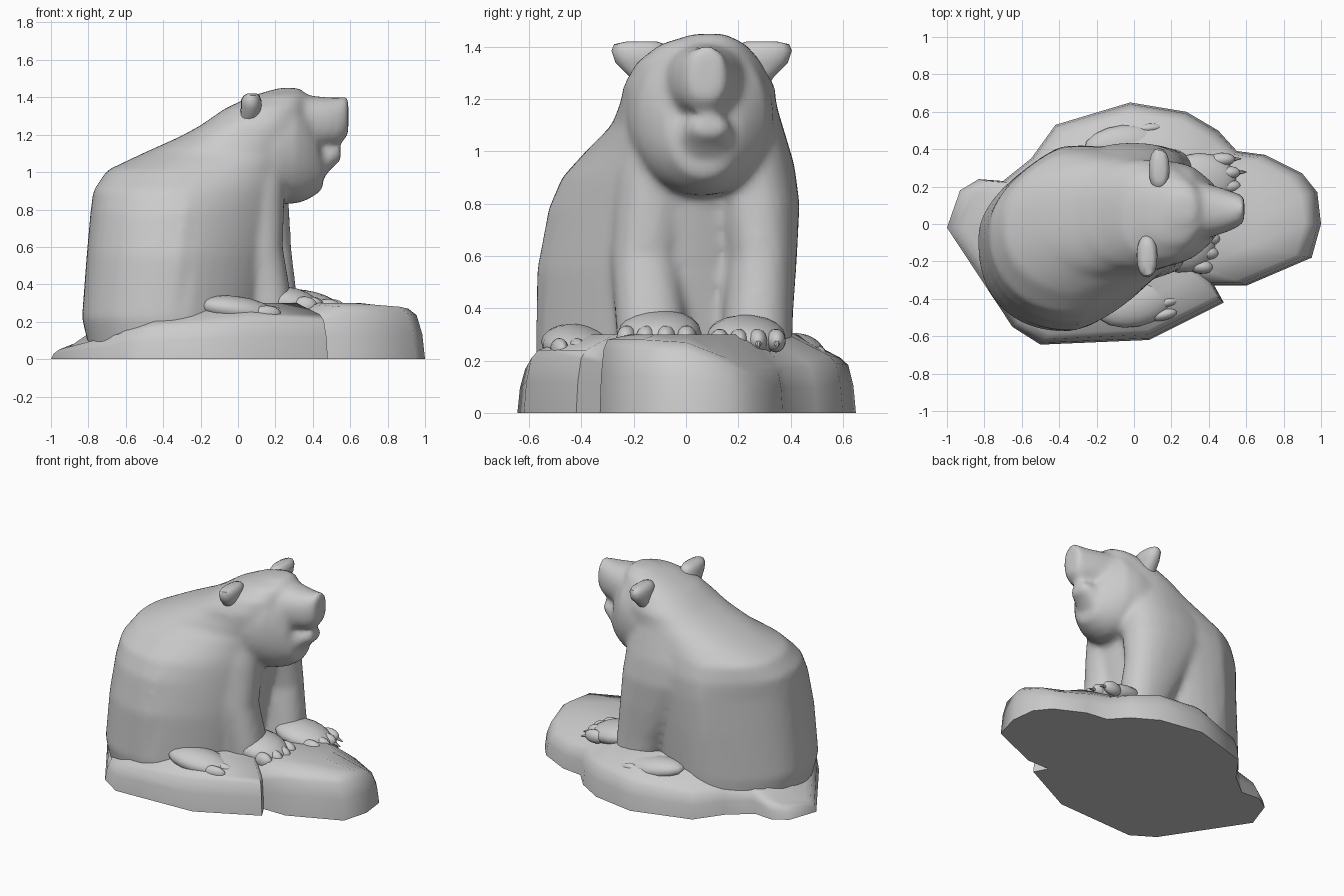
import bpy, bmesh, math
from mathutils import Matrix, Vector

if "Cube" in bpy.data.objects:
    bpy.data.objects.remove(bpy.data.objects["Cube"])


def loft(bm, sections, axis, n=28, p=2.3):
    """Skin rounded sections (pos, a0, a1, b0, b1) stacked along axis z or x."""
    rings = []
    for s, a0, a1, b0, b1 in sections:
        ring = []
        for i in range(n):
            t = 2 * math.pi * i / n
            c, d = math.cos(t), math.sin(t)
            a = (a0 + a1) / 2 + (a1 - a0) / 2 * math.copysign(abs(c) ** (2 / p), c)
            b = (b0 + b1) / 2 + (b1 - b0) / 2 * math.copysign(abs(d) ** (2 / p), d)
            ring.append(bm.verts.new((a, b, s) if axis == 'z' else (s, a, b)))
        rings.append(ring)
    for r0, r1 in zip(rings, rings[1:]):
        for i in range(n):
            j = (i + 1) % n
            bm.faces.new((r0[i], r0[j], r1[j], r1[i]))
    bm.faces.new(rings[0][::-1])
    bm.faces.new(rings[-1])


def ball(bm, loc, size, turn=0, tilt=0):
    m = (Matrix.Translation(loc) @ Matrix.Rotation(turn, 4, 'Z')
         @ Matrix.Rotation(tilt, 4, 'Y') @ Matrix.Diagonal((*size, 1)))
    bmesh.ops.create_uvsphere(bm, u_segments=16, v_segments=10, radius=1, matrix=m)


def finish(name, bm, angle=50):
    bmesh.ops.recalc_face_normals(bm, faces=bm.faces[:])
    me = bpy.data.meshes.new(name)
    bm.to_mesh(me)
    bm.free()
    ob = bpy.data.objects.new(name, me)
    bpy.context.collection.objects.link(ob)
    bpy.ops.object.select_all(action='DESELECT')
    ob.select_set(True)
    bpy.context.view_layer.objects.active = ob
    bpy.ops.object.shade_smooth_by_angle(angle=math.radians(angle))
    return ob


# rock base: outline x, y and height of its upper edge
outline = [(-1, -.02, .06), (-.93, .18, .09), (-.83, .24, .12), (-.7, .23, .17),
           (-.55, .35, .18), (-.42, .53, .18), (-.02, .65, .21), (.28, .6, .22),
           (.45, .5, .2), (.55, .39, .2), (.7, .37, .18), (.9, .27, .17),
           (.98, .17, .21), (1, 0, .27), (.95, -.18, .28), (.6, -.33, .28),
           (.43, -.33, .22), (.48, -.42, .24), (.08, -.62, .24), (-.5, -.645, .19),
           (-.65, -.55, .16)]
bm = bmesh.new()
levels = [[(x * s, y * s, z * h) for x, y, z in outline]
          for s, h in ((1, 0), (.985, .5), (.955, .87), (.91, 1))]
levels.append([(x * .65, y * .65, .3 if x > -.8 else .24) for x, y, z in outline])
rings = [[bm.verts.new(c) for c in lv] for lv in levels]
n = len(outline)
for r0, r1 in zip(rings, rings[1:]):
    for i in range(n):
        j = (i + 1) % n
        bm.faces.new((r0[i], r0[j], r1[j], r1[i]))
top = bm.verts.new((0, 0, .28))
for i in range(n):
    bm.faces.new((rings[-1][i], rings[-1][(i + 1) % n], top))
bm.faces.new(rings[0][::-1])
finish("rock_base", bm, 65)

# bear body: torso, head, muzzle, jaw and forelegs fused into one skin
bm = bmesh.new()
loft(bm, [(.03, -.79, .08, -.54, .38), (.22, -.835, .13, -.575, .40),
          (.55, -.81, .18, -.57, .415), (.78, -.79, .22, -.53, .42),
          (.90, -.775, .24, -.48, .415), (1.01, -.70, .27, -.38, .39),
          (1.1, -.51, .32, -.29, .365), (1.19, -.31, .36, -.25, .345),
          (1.25, -.20, .36, -.24, .34), (1.34, -.07, .37, -.19, .29),
          (1.41, .08, .37, -.10, .23), (1.45, .22, .33, 0.03, .15)], 'z', n=40)
# the torso sits askew: trim its near front and far rear corners
for v in bm.verts:
    x, y, z = v.co
    w = min(1, max(0, (1.15 - z) / .3))
    if y < -.09 and x > -.3:
        v.co.y = -.09 + (y + .09) * (1 - .8 * w * (x + .3))
    elif y > -.09 and x < -.4:
        v.co.y = -.09 + (y + .09) * (1 - .8 * w * (-.4 - x))
# head
loft(bm, [(-.05, -.21, .33, .92, 1.30), (.1, -.235, .34, .87, 1.37),
          (.22, -.22, .335, .83, 1.43), (.31, -.185, .31, .83, 1.435),
          (.37, -.14, .265, .85, 1.36), (.42, -.09, .22, .88, 1.27),
          (.455, -.04, .17, .91, 1.1)], 'x', p=2.1)
# muzzle and open lower jaw
loft(bm, [(.26, -.13, .27, 1.06, 1.42), (.38, -.08, .22, 1.11, 1.41),
          (.48, -.05, .19, 1.14, 1.40), (.55, -.02, .165, 1.15, 1.40),
          (.59, .01, .15, 1.20, 1.405)], 'x')
loft(bm, [(.35, -.05, .21, .91, 1.16), (.45, -.02, .185, .96, 1.15),
          (.51, 0, .17, 1.03, 1.14), (.55, .03, .14, 1.06, 1.13)], 'x')
# forelegs, running up into the shoulders
loft(bm, [(.20, .03, .30, -.26, .02), (.36, .02, .28, -.27, .0),
          (.6, -.08, .24, -.29, -.02), (.9, -.2, .25, -.28, .04),
          (1.08, -.25, .25, -.25, .06)], 'z', n=24)
loft(bm, [(.20, .02, .33, .13, .405), (.38, -.05, .31, .14, .41),
          (.6, -.17, .285, .15, .425), (.8, -.3, .275, .10, .435),
          (.95, -.36, .265, .06, .415), (1.15, -.3, .26, .05, .355)], 'z', n=24)
body = finish("bear_body", bm)
mod = body.modifiers.new("fuse", 'REMESH')
mod.mode = 'VOXEL'
mod.voxel_size = .02
mod.use_smooth_shade = True
mod = body.modifiers.new("soften", 'SMOOTH')
mod.factor = .5
mod.iterations = 8

# ears: lobes flaring outward to a flat top
for name, s, dx in (("near_ear", -1, 0), ("far_ear", 1, .065)):
    bm = bmesh.new()
    rows = [(1.22, .0, .10, .13, .23), (1.29, .01, .11, .13, .28),
            (1.34, .015, .125, .12, .33), (1.385, .015, .125, .12, .345),
            (1.41, .03, .115, .14, .335), (1.42, .05, .10, .17, .29)]
    loft(bm, [(z, a + dx, b + dx, .06 + s * c, .06 + s * d)
              for z, a, b, c, d in rows], 'z', n=16)
    finish(name, bm)

# nose tip
bm = bmesh.new()
ball(bm, (.55, .08, 1.34), (.04, .07, .05))
finish("nose", bm)


def paw(name, loc, length, width, height, turn):
    """Low paw with four toes and claws, pointing along +x before turning."""
    bm = bmesh.new()
    ball(bm, (0, 0, 0), (length, width, height), 0, .15)
    for k in range(4):
        y = (k - 1.5) * width * .48
        x = length * (.74 if k in (1, 2) else .62)
        ball(bm, (x, y, -height * .25), (length * .36, width * .25, height * .6))
        m = (Matrix.Translation((x + length * .38, y, -height * .45))
             @ Matrix.Rotation(math.radians(110), 4, 'Y'))
        bmesh.ops.create_cone(bm, cap_ends=True, segments=6, radius1=.016,
                              radius2=.003, depth=.06, matrix=m)
    bmesh.ops.transform(bm, verts=bm.verts[:], matrix=Matrix.Translation(loc)
                        @ Matrix.Rotation(turn, 4, 'Z'))
    finish(name, bm)


paw("near_front_paw", (.25, -.10, .305), .19, .16, .085, -.1)
paw("far_front_paw", (.35, .23, .295), .2, .15, .075, .05)
paw("near_hind_paw", (0, -.42, .26), .22, .13, .075, .2)
paw("far_hind_paw", (-.05, .42, .23), .22, .11, .07, .1)
